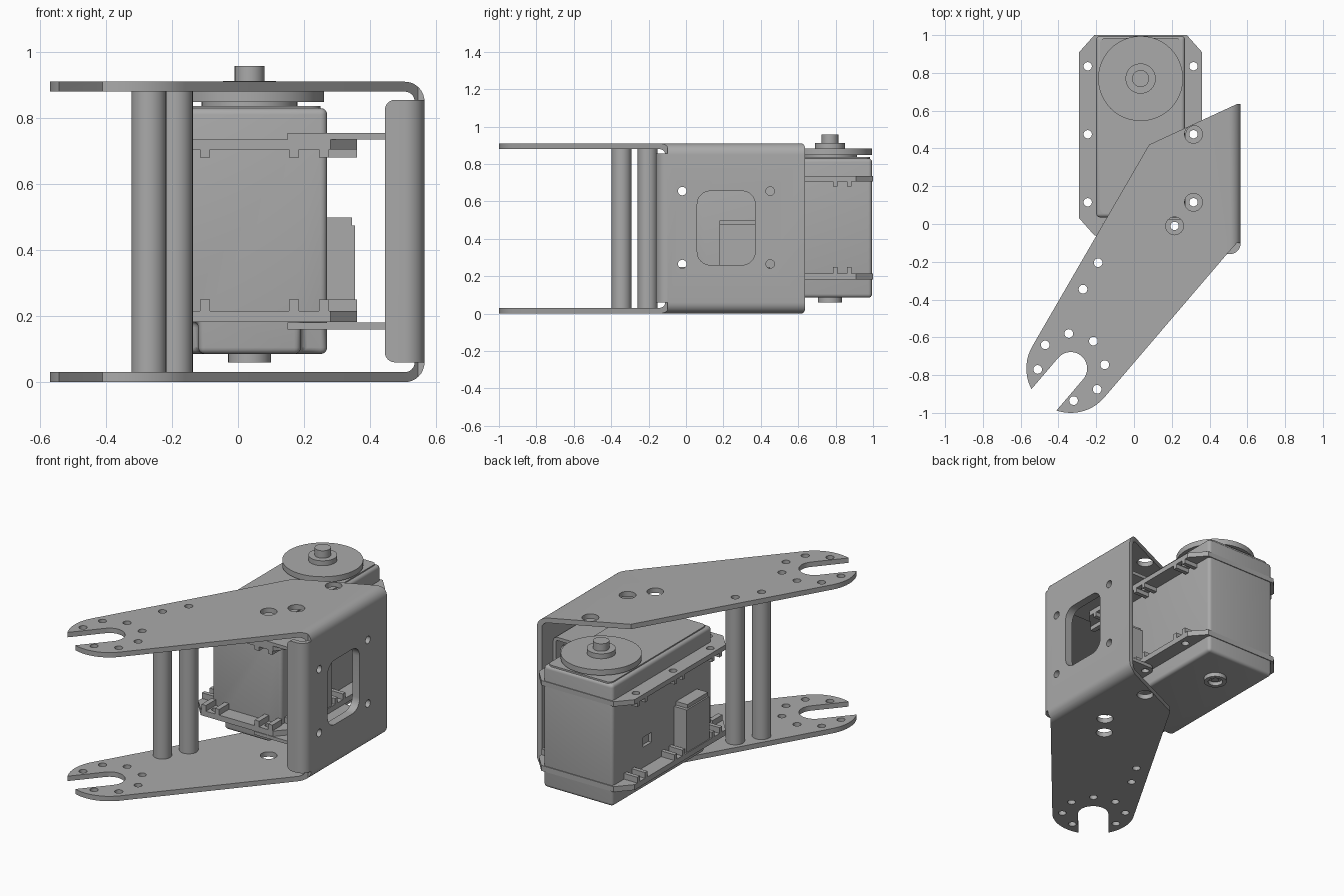
import bpy, bmesh
from math import sin, cos, radians, pi

if "Cube" in bpy.data.objects:
    bpy.data.objects.remove(bpy.data.objects["Cube"], do_unlink=True)

grey = bpy.data.materials.new("plain grey")
grey.use_nodes = True
GREY = (0.40, 0.40, 0.40, 1)
grey.diffuse_color = GREY
grey.node_tree.nodes["Principled BSDF"].inputs["Base Color"].default_value = GREY
parts = []


def arc(cx, cy, r, a0, a1, n=8):
    angles = [radians(a0 + (a1 - a0) * i / n) for i in range(n + 1)]
    return [(cx + r * cos(a), cy + r * sin(a)) for a in angles]


def circle(cx, cy, r, n=32):
    return arc(cx, cy, r, 0, 360, n)[:-1]


def round_rect(x0, x1, y0, y1, r):
    return (arc(x1 - r, y1 - r, r, 0, 90) + arc(x0 + r, y1 - r, r, 90, 180)
            + arc(x0 + r, y0 + r, r, 180, 270) + arc(x1 - r, y0 + r, r, 270, 360))


def rect(x0, x1, y0, y1):
    return [(x0, y0), (x1, y0), (x1, y1), (x0, y1)]


def prism(name, shapes, lo, hi, axis="z"):
    """Extrude one or more separate outlines along an axis."""
    place = {"z": lambda u, v, h: (u, v, h), "y": lambda u, v, h: (u, h, v),
             "x": lambda u, v, h: (h, u, v)}[axis]
    bm = bmesh.new()
    for pts in shapes:
        low = [bm.verts.new(place(u, v, lo)) for u, v in pts]
        high = [bm.verts.new(place(u, v, hi)) for u, v in pts]
        bm.faces.new(low)
        bm.faces.new(high)
        for i in range(len(pts)):
            j = (i + 1) % len(pts)
            bm.faces.new((low[i], low[j], high[j], high[i]))
    bmesh.ops.recalc_face_normals(bm, faces=bm.faces[:])
    mesh = bpy.data.meshes.new(name)
    bm.to_mesh(mesh)
    bm.free()
    mesh.materials.append(grey)
    obj = bpy.data.objects.new(name, mesh)
    bpy.context.collection.objects.link(obj)
    parts.append(obj)
    return obj


def bake(obj):
    dg = bpy.context.evaluated_depsgraph_get()
    mesh = bpy.data.meshes.new_from_object(obj.evaluated_get(dg))
    obj.modifiers.clear()
    obj.data = mesh


def cut(obj, shapes, lo, hi, axis="z", op="DIFFERENCE"):
    tool = prism("cutter", shapes, lo, hi, axis)
    parts.remove(tool)
    mod = obj.modifiers.new("cut", "BOOLEAN")
    mod.object, mod.operation, mod.solver = tool, op, "EXACT"
    bake(obj)
    bpy.data.objects.remove(tool, do_unlink=True)


def bevel(obj, width, segments=4, angle=50):
    mod = obj.modifiers.new("bevel", "BEVEL")
    mod.width, mod.segments, mod.angle_limit = width, segments, radians(angle)
    bake(obj)


def u_profile(x0, x1, z0, z1, t, r):
    """Sheet bent into a U that opens toward -x."""
    return ([(x0, z0)] + arc(x1 - r, z0 + r, r, -90, 0) + arc(x1 - r, z1 - r, r, 0, 90)
            + [(x0, z1), (x0, z1 - t)] + arc(x1 - r, z1 - r, r - t, 90, 0)
            + arc(x1 - r, z0 + r, r - t, 0, -90) + [(x0, z0 + t)])


mounts = [(0.315, 0.475), (0.315, 0.115), (0.215, -0.01)]
posts = [(-0.19, -0.205), (-0.27, -0.345)]
fork_holes = [(-0.345, -0.58), (-0.215, -0.62), (-0.47, -0.64), (-0.51, -0.77),
              (-0.155, -0.745), (-0.195, -0.875), (-0.32, -0.935)]
fx, fy = -0.335, -0.765
window = round_rect(0.06, 0.37, 0.26, 0.655, 0.07)
side_holes = [circle(y, z, 0.023, 20) for y in (-0.02, 0.45) for z in (0.265, 0.655)]

# Outer bracket: bent sheet trimmed to the arm outline
bracket = prism("outer_bracket", [u_profile(-0.7, 0.565, 0, 0.91, 0.03, 0.06)], -1.1, 0.8, "y")
outline = ([(0.6, -0.1), (0.6, 0.635), (0.545, 0.635), (0.08, 0.42)]
           + arc(fx, fy, 0.235, 150, 318, 28) + [(0.5, -0.15), (0.545, -0.1)])
cut(bracket, [outline], -0.2, 1.2, op="INTERSECT")
cut(bracket, [circle(x, y, 0.023, 20) for x, y in fork_holes + posts]
    + [circle(x, y, 0.047) for x, y in mounts], -0.2, 1.2)
slot_a = 229.5
tip = (fx + 0.4 * cos(radians(slot_a)), fy + 0.4 * sin(radians(slot_a)))
cut(bracket, [arc(fx, fy, 0.087, slot_a + 90, slot_a + 270, 20)
              + arc(*tip, 0.087, slot_a - 90, slot_a + 90, 4)], -0.2, 1.2)
cut(bracket, [window] + side_holes, 0.4, 0.7, "x")

# Front flange folded in from the side wall
flange = prism("front_flange", [arc(0.505, -0.1, 0.06, 0, -90) + [(0.445, -0.16), (0.445, -0.13)]
                                + arc(0.505, -0.1, 0.03, -90, 0)], 0.06, 0.855)
cut(flange, [round_rect(0.445, 0.7, 0.06, 0.855, 0.03)], -0.3, 0, "y", "INTERSECT")

# Inner bracket that carries the motor
inner = prism("inner_bracket", [u_profile(0.1, 0.535, 0.16, 0.755, 0.02, 0.03)], -0.3, 0.8, "y")
cut(inner, [[(0.6, -0.06), (0.6, 0.52)] + arc(0.32, 0.475, 0.047, 90, 180)
            + [(0.273, 0.025), (0.15, 0.025), (0.15, -0.06)]], 0, 1, op="INTERSECT")
cut(inner, [circle(x, y, 0.022, 20) for x, y in mounts], 0, 1)
cut(inner, [window] + side_holes, 0.4, 0.7, "x")

# Hollow spacer posts
for i, (x, y) in enumerate(posts):
    post = prism(f"spacer_post_{i + 1}", [circle(x, y, 0.053)], 0.03, 0.88)
    cut(post, [circle(x, y, 0.023, 20)], 0, 1)

# Motor case, with stepped lower front corners and a small side recess
CX, CY = 0.035, 0.77
case = prism("motor_case", [rect(-0.2, 0.27, 0.035, 0.995)], 0.085, 0.83)
cut(case, [rect(0.19, 0.4, -0.1, 0.1), rect(-0.4, -0.12, -0.1, 0.1)], 0, 0.185)
bevel(case, 0.02)
cut(case, [rect(0.62, 0.7, 0.34, 0.4)], -0.3, -0.18, "x")

# Raised lid
lid = prism("case_lid", [round_rect(-0.18, 0.25, 0.055, 0.985, 0.03)], 0.82, 0.837)

# Mounting rims with bosses and screw holes
rim_outline = [(-0.29, 0.91), (-0.21, 1.0), (0.28, 1.0), (0.36, 0.91),
               (0.36, 0.03), (0.28, -0.06), (-0.21, -0.06), (-0.29, 0.03)]
rim_holes = [(x, y) for x in (-0.245, 0.315) for y in (0.115, 0.475, 0.835)]
end_holes = [(-0.145, -0.01), (0.215, -0.01)]
drill = [circle(x, y, 0.022, 20) for x, y in rim_holes + end_holes]
pads = [rect(x - 0.045, x + 0.045, y - 0.05, y + 0.05) for x, y in rim_holes]
pads += [rect(x - 0.06, x + 0.06, y - 0.05, y + 0.045) for x, y in end_holes]
nut_slots = [rect(x - 0.06, x + 0.06, y - 0.025, y + 0.025) for x, y in rim_holes]
nut_slots += [rect(x - 0.03, x + 0.03, y - 0.06, y + 0.045) for x, y in end_holes]
for label, rim_z, pad_z in (("upper", (0.705, 0.735), (0.68, 0.705)),
                            ("lower", (0.182, 0.215), (0.215, 0.25))):
    rim = prism(f"{label}_rim", [rim_outline], *rim_z)
    cut(rim, drill, 0, 1)
    bosses = prism(f"{label}_rim_bosses", pads, *pad_z)
    cut(bosses, nut_slots, 0, 1)

# Cable sockets on both sides
for label, x0, x1 in (("left", 0.26, 0.355), ("right", -0.285, -0.19)):
    prism(f"{label}_socket", [rect(x0, x1, 0.18, 0.4)], 0.215, 0.475)
    inset = 0.01
    prism(f"{label}_socket_cap", [rect(x0 + inset, x1 - inset, 0.18, 0.38)], 0.475, 0.498)

# Output horn stack and rear bearing
for name, r, z0, z1 in (("horn_neck", 0.145, 0.83, 0.85), ("horn_disc", 0.225, 0.848, 0.882),
                        ("horn_hub", 0.08, 0.882, 0.912), ("horn_pin", 0.045, 0.912, 0.957)):
    prism(name, [circle(CX, CY, r, 48)], z0, z1)
bearing = prism("rear_bearing", [circle(CX, CY, 0.065)], 0.06, 0.09)
cut(bearing, [circle(CX, CY, 0.042)], 0, 0.083)
prism("rear_bearing_screw", [circle(CX, CY, 0.022)], 0.07, 0.09)

# Soft shading on curved walls, crisp edges elsewhere
bpy.ops.object.select_all(action="DESELECT")
for obj in parts:
    obj.select_set(True)
bpy.context.view_layer.objects.active = parts[0]
bpy.ops.object.shade_smooth_by_angle(angle=radians(30))
